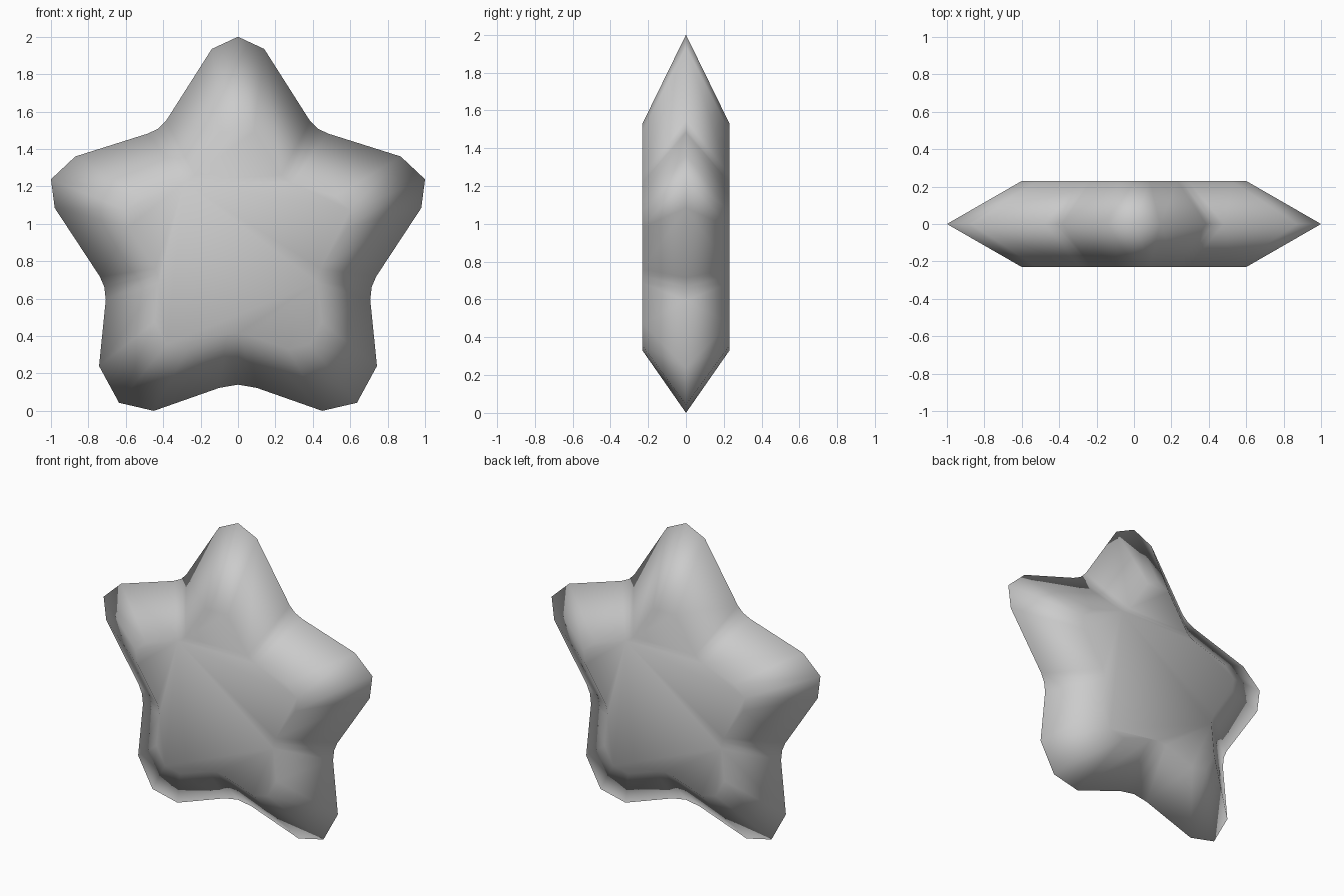
import bpy
import bmesh

default = bpy.data.objects.get("Cube")
if default:
    bpy.data.objects.remove(default, do_unlink=True)

# Right half of the rounded star outline (x, z), from the top tip to the bottom notch
HALF = [
    (0, 2), (0.14, 1.935), (0.385, 1.55), (0.425, 1.51), (0.48, 1.483),
    (0.87, 1.36), (1, 1.238), (0.98, 1.085), (0.738, 0.717), (0.715, 0.663),
    (0.707, 0.594), (0.743, 0.24), (0.636, 0.043), (0.45, 0), (0.1, 0.123),
    (0, 0.14),
]
OUTLINE = HALF + [(-x, z) for x, z in reversed(HALF[1:-1])]
HALF_DEPTH = 0.23
CENTRE_Z = 0.825
INSET = 0.6


def add_ring(bm, y, scale):
    """Outline scaled about the centre, placed at depth y."""
    return [bm.verts.new((x * scale, y, CENTRE_Z + (z - CENTRE_Z) * scale))
            for x, z in OUTLINE]


def bridge(bm, a, b):
    for i in range(len(a)):
        j = (i + 1) % len(a)
        bm.faces.new((a[i], a[j], b[j], b[i]))


# Star body: sharp rim in the middle, sloping to a flat face on each side
bm = bmesh.new()
rim = add_ring(bm, 0, 1)
for side in (-1, 1):
    face_ring = add_ring(bm, side * HALF_DEPTH, INSET)
    bridge(bm, rim, face_ring)
    bm.faces.new(face_ring)
bmesh.ops.recalc_face_normals(bm, faces=bm.faces[:])
for face in bm.faces:
    face.smooth = True

mesh = bpy.data.meshes.new("star_body")
bm.to_mesh(mesh)
bm.free()
star = bpy.data.objects.new("star_body", mesh)
bpy.context.collection.objects.link(star)

# Plain grey
grey = bpy.data.materials.new("light_grey")
grey.use_nodes = True
colour = (0.6, 0.6, 0.6, 1)
grey.diffuse_color = colour
grey.node_tree.nodes["Principled BSDF"].inputs["Base Color"].default_value = colour
mesh.materials.append(grey)
